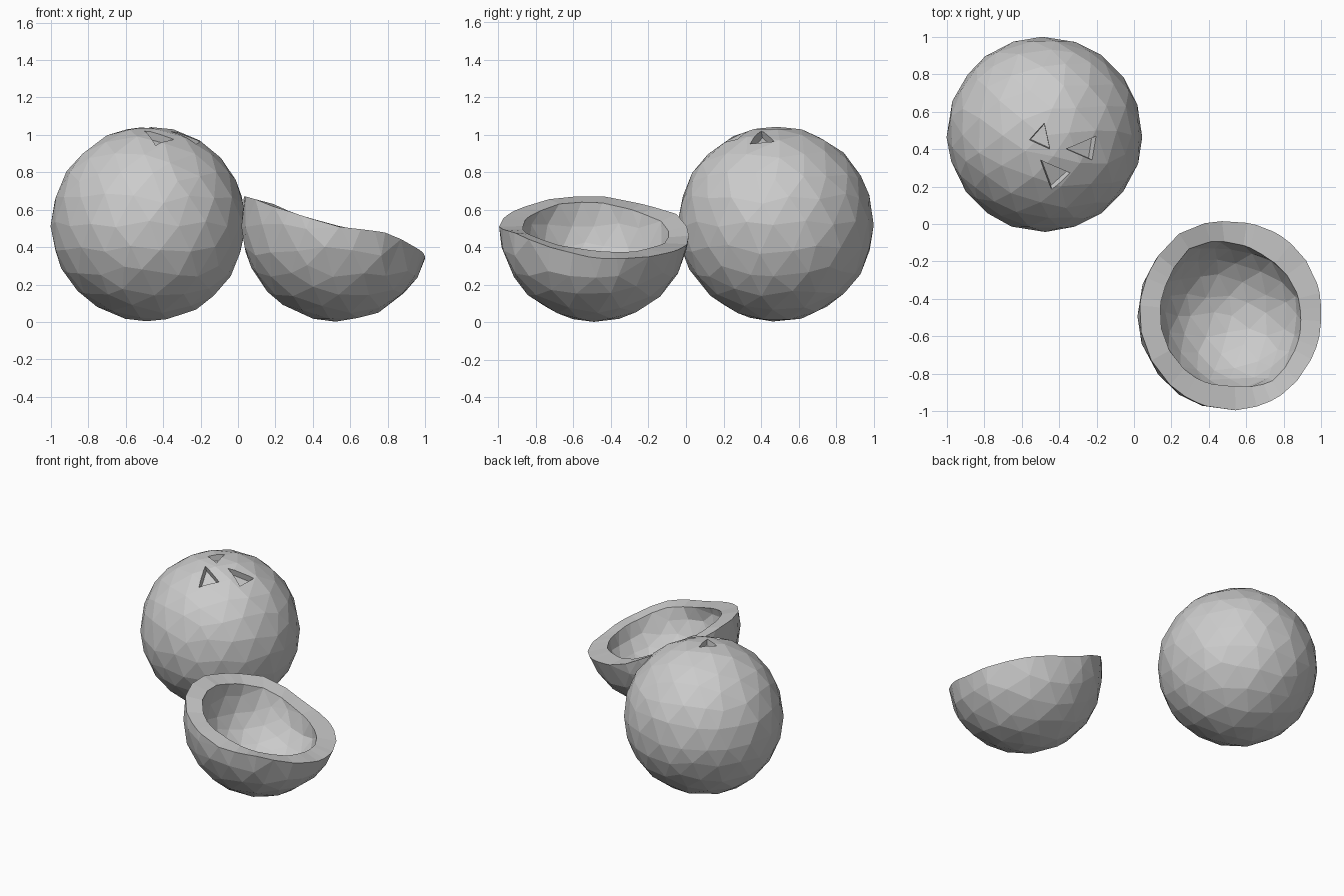
import bpy, bmesh, math, random
from mathutils import Vector

if "Cube" in bpy.data.objects:
    bpy.data.objects.remove(bpy.data.objects["Cube"])

random.seed(4)
grey = bpy.data.materials.new("plain grey")
grey.diffuse_color = (0.6, 0.6, 0.6, 1)
grey.use_nodes = True
grey.node_tree.nodes["Principled BSDF"].inputs["Base Color"].default_value = grey.diffuse_color


def new_object(name, bm):
    mesh = bpy.data.meshes.new(name)
    bm.to_mesh(mesh)
    bm.free()
    mesh.materials.append(grey)
    ob = bpy.data.objects.new(name, mesh)
    bpy.context.collection.objects.link(ob)
    return ob


def rough_ball(center, radius, jitter=0.022):
    """Low-poly ball with slightly uneven facets."""
    bm = bmesh.new()
    bmesh.ops.create_icosphere(bm, subdivisions=3, radius=radius)
    for v in bm.verts:
        v.co += Vector([random.uniform(-jitter, jitter) for _ in range(3)])
        v.co = v.co.normalized() * radius * random.uniform(0.992, 1.002) + center
    return bm


# Whole coconut
c = Vector((-0.478, 0.48, 0.524))
R = 0.524
whole = new_object("whole_coconut", rough_ball(c, R))

# Three triangular eyes, sunk into the shell
eyes = [[(-0.56, 0.45), (-0.48, 0.54), (-0.45, 0.40)],
        [(-0.36, 0.40), (-0.20, 0.47), (-0.22, 0.34)],
        [(-0.50, 0.34), (-0.34, 0.27), (-0.44, 0.18)]]
bm = bmesh.new()
for tri in eyes:
    rings = []
    for k in (0.91, 1.1):
        ring = []
        for x, y in tri:
            dx, dy = x - c.x, y - c.y
            d = Vector((dx, dy, math.sqrt(R * R - dx * dx - dy * dy)))
            ring.append(bm.verts.new(c + d * k))
        rings.append(ring)
    a, b = rings
    bm.faces.new(a)
    bm.faces.new(b[::-1])
    for i in range(3):
        j = (i + 1) % 3
        bm.faces.new((a[i], b[i], b[j], a[j]))
bmesh.ops.recalc_face_normals(bm, faces=bm.faces[:])
cutter = new_object("eye_cutter", bm)
cutter.hide_render = True
mod = whole.modifiers.new("eyes", 'BOOLEAN')
mod.operation = 'DIFFERENCE'
mod.solver = 'EXACT'
mod.object = cutter
bpy.context.view_layer.update()
cut = bpy.data.meshes.new_from_object(
    whole.evaluated_get(bpy.context.evaluated_depsgraph_get()))
whole.modifiers.clear()
whole.data = cut
bpy.data.objects.remove(cutter)

# Half coconut: broken rim given every 30 degrees as (radius, height)
h = Vector((0.53, -0.487, 0.514))
outer_rim = [(.47, .34), (.485, .34), (.495, .38), (.50, .43), (.525, .57), (.505, .63),
             (.50, .68), (.50, .655), (.505, .59), (.51, .51), (.50, .48), (.48, .40)]
inner_rim = [(.36, .38), (.36, .37), (.355, .40), (.385, .43), (.43, .53), (.395, .60),
             (.39, .645), (.39, .63), (.39, .57), (.38, .515), (.41, .47), (.38, .41)]


def rim_point(co, table):
    ang = math.atan2(co.y - h.y, co.x - h.x) % math.tau
    t = ang / math.tau * 12
    i = int(t) % 12
    f = t - int(t)
    (r0, z0), (r1, z1) = table[i], table[(i + 1) % 12]
    r, z = r0 + (r1 - r0) * f, z0 + (z1 - z0) * f
    return Vector((h.x + r * math.cos(ang), h.y + r * math.sin(ang), z))


bm = rough_ball(h, 0.514)
bmesh.ops.bisect_plane(bm, geom=bm.verts[:] + bm.edges[:] + bm.faces[:],
                       plane_co=(h.x, h.y, 0.455), plane_no=(0.36, 0.08, 1),
                       clear_outer=True)
bmesh.ops.remove_doubles(bm, verts=bm.verts[:], dist=0.045)

# Outer shell, inner bowl and the rim between them
shell_faces = bm.faces[:]
rim_edges = [e for e in bm.edges if e.is_boundary]
rim_verts = {v for e in rim_edges for v in e.verts}
inner = {}
for v in bm.verts[:]:
    if v in rim_verts:
        inner[v] = bm.verts.new(rim_point(v.co, inner_rim))
    else:
        inner[v] = bm.verts.new(h + (v.co - h) * 0.79)
for v in rim_verts:
    v.co = rim_point(v.co, outer_rim)
for f in shell_faces:
    bm.faces.new([inner[v] for v in reversed(f.verts)])
for e in rim_edges:
    a, b = e.verts
    bm.faces.new((a, b, inner[b], inner[a]))
bmesh.ops.recalc_face_normals(bm, faces=bm.faces[:])
new_object("half_coconut", bm)
